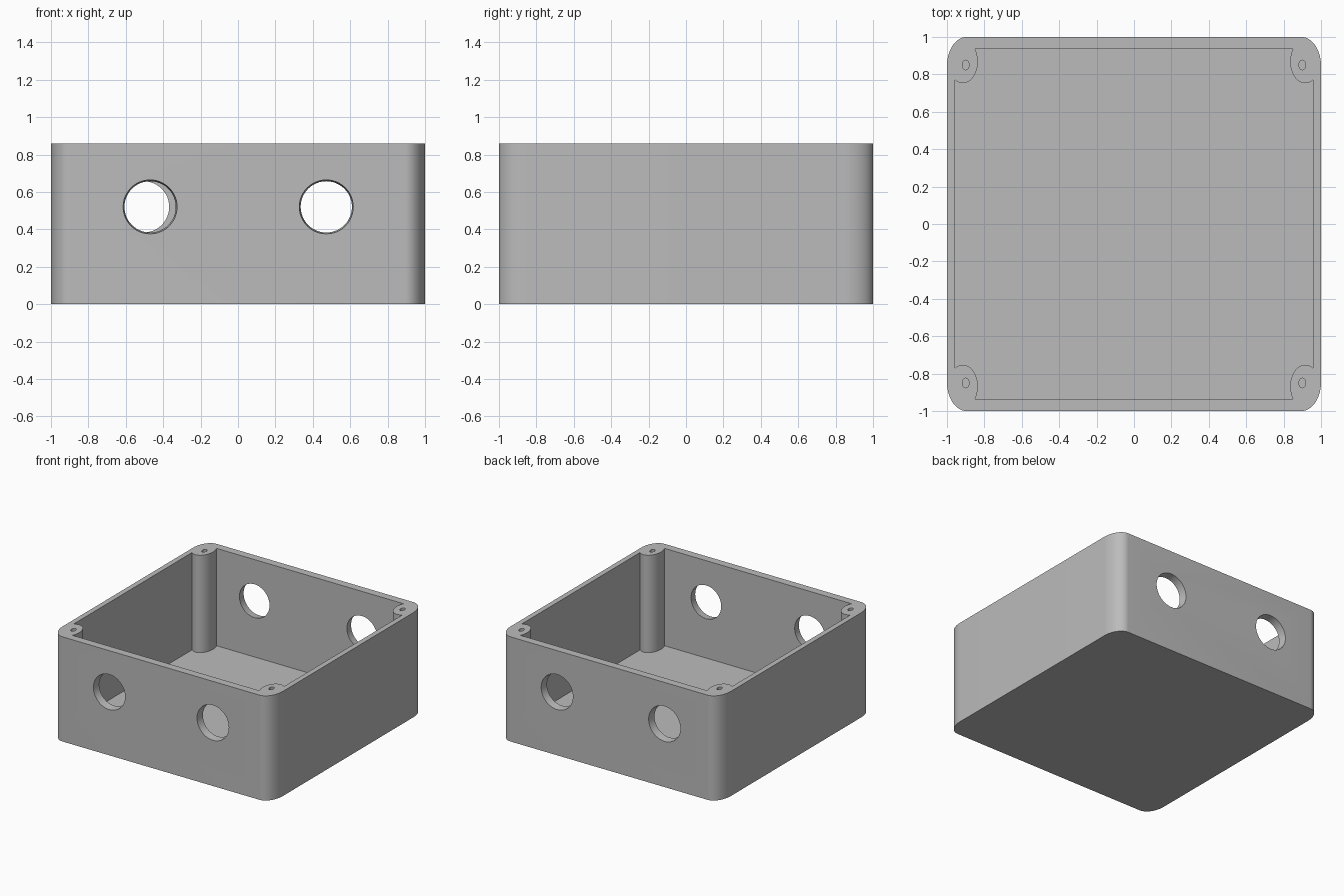
import bpy, bmesh
from math import sin, cos, pi, acos, asin
from mathutils import Matrix

if "Cube" in bpy.data.objects:
    bpy.data.objects.remove(bpy.data.objects["Cube"])

HEIGHT, FLOOR = 0.86, 0.06
INNER_X, INNER_Y = 0.957, 0.935      # inside faces of the walls
BOSS_X, BOSS_Y = 0.915, 0.868        # screw boss centre
BOSS_RX, BOSS_RY = 0.08, 0.115

grey = bpy.data.materials.new("light grey plastic")
grey.use_nodes = True
colour = (0.5, 0.5, 0.5, 1)
grey.diffuse_color = colour
grey.node_tree.nodes["Principled BSDF"].inputs["Base Color"].default_value = colour


def make_object(name, bm):
    bmesh.ops.recalc_face_normals(bm, faces=bm.faces)
    mesh = bpy.data.meshes.new(name)
    bm.to_mesh(mesh)
    bm.free()
    mesh.materials.append(grey)
    obj = bpy.data.objects.new(name, mesh)
    bpy.context.collection.objects.link(obj)
    return obj


def prism(name, points, z0, z1):
    bm = bmesh.new()
    face = bm.faces.new([bm.verts.new((x, y, z0)) for x, y in points])
    top = bmesh.ops.extrude_face_region(bm, geom=[face])["geom"]
    moved = [v for v in top if isinstance(v, bmesh.types.BMVert)]
    bmesh.ops.translate(bm, verts=moved, vec=(0, 0, z1 - z0))
    return make_object(name, bm)


def arc(cx, cy, rx, ry, start, end, steps):
    angles = [start + (end - start) * i / steps for i in range(steps + 1)]
    return [(cx + rx * cos(a), cy + ry * sin(a)) for a in angles]


def four_corners(corner):
    """Mirror one corner of an outline into all four, in order."""
    outline = []
    for sx, sy in ((1, 1), (-1, 1), (-1, -1), (1, -1)):
        part = [(x * sx, y * sy) for x, y in corner]
        outline += part if sx * sy > 0 else part[::-1]
    return outline


# Solid block with rounded upright corners
box = prism("enclosure_box", four_corners(arc(0.895, 0.845, 0.105, 0.155, 0, pi / 2, 16)), 0, HEIGHT)

# Cavity whose corners curve round the screw bosses
start = -acos((INNER_X - BOSS_X) / BOSS_RX)
end = -pi - asin((INNER_Y - BOSS_Y) / BOSS_RY)
boss_edge = arc(BOSS_X, BOSS_Y, BOSS_RX, BOSS_RY, start, end, 28)
cutters = [prism("cavity_cutter", four_corners(boss_edge), FLOOR, HEIGHT + 0.1)]

# Blind screw holes in the bosses
for sx in (-1, 1):
    for sy in (-1, 1):
        ring = arc(sx * 0.9, sy * 0.85, 0.018, 0.026, 0, 2 * pi, 20)[:-1]
        cutters.append(prism("screw_hole_cutter", ring, HEIGHT - 0.4, HEIGHT + 0.1))

# Cable holes, slightly narrower towards the inside
for x, side in ((-0.47, -1), (0.472, -1), (-0.505, 1), (0.472, 1)):
    bm = bmesh.new()
    bmesh.ops.create_cone(bm, cap_ends=True, segments=48, radius1=0.136, radius2=0.145, depth=0.08,
                          matrix=Matrix.Translation((x, side * 0.965, 0.52))
                          @ Matrix.Rotation(-side * pi / 2, 4, "X"))
    cutters.append(make_object("cable_hole_cutter", bm))

# Cut everything out of the block
bpy.context.view_layer.objects.active = box
for cutter in cutters:
    cutter.hide_render = True
    mod = box.modifiers.new("cut", "BOOLEAN")
    mod.operation = "DIFFERENCE"
    mod.solver = "EXACT"
    mod.object = cutter
    bpy.ops.object.modifier_apply(modifier=mod.name)
    bpy.data.objects.remove(cutter)

bpy.ops.object.select_all(action="DESELECT")
box.select_set(True)
bpy.ops.object.shade_smooth_by_angle(angle=pi / 6)
